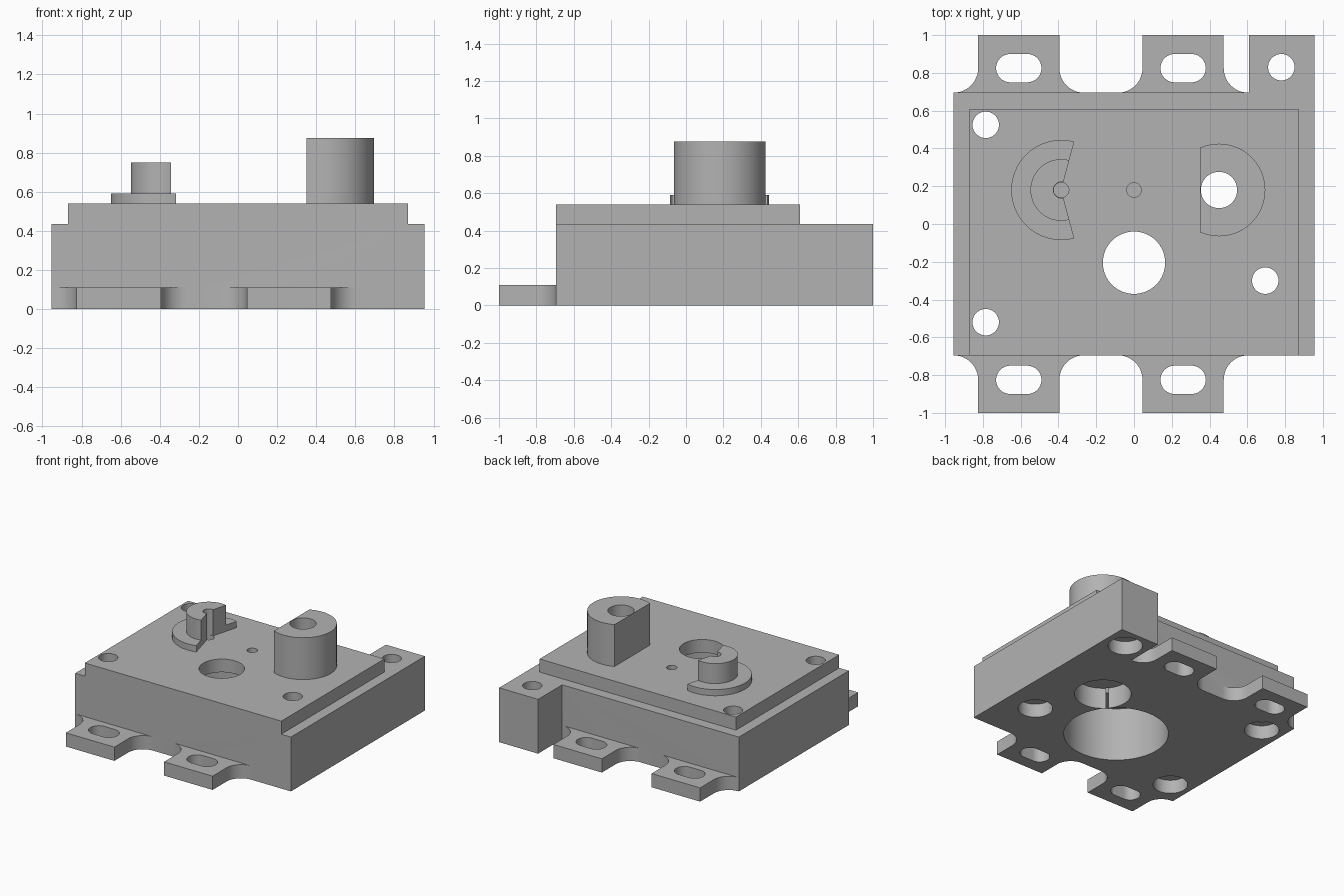
import bpy, bmesh
from math import sin, cos, radians, acos, degrees

cube = bpy.data.objects.get("Cube")
if cube:
    bpy.data.objects.remove(cube, do_unlink=True)

grey = bpy.data.materials.new("machined grey")
grey.use_nodes = True
grey.diffuse_color = (0.45, 0.45, 0.45, 1)
grey.node_tree.nodes["Principled BSDF"].inputs["Base Color"].default_value = grey.diffuse_color


def arc(cx, cy, r, a0, a1, n=24):
    """Points along an arc, angles in degrees."""
    angles = [radians(a0 + (a1 - a0) * i / n) for i in range(n + 1)]
    return [(cx + r * cos(a), cy + r * sin(a)) for a in angles]


def box(x0, x1, y0, y1):
    return [(x0, y0), (x1, y0), (x1, y1), (x0, y1)]


def prism(name, pts, z0, z1):
    """Extrude a flat outline from z0 up to z1."""
    bm = bmesh.new()
    face = bm.faces.new([bm.verts.new((x, y, z0)) for x, y in pts])
    top = bmesh.ops.extrude_face_region(bm, geom=[face])["geom"]
    verts = [v for v in top if isinstance(v, bmesh.types.BMVert)]
    bmesh.ops.translate(bm, verts=verts, vec=(0, 0, z1 - z0))
    bmesh.ops.recalc_face_normals(bm, faces=bm.faces)
    mesh = bpy.data.meshes.new(name)
    bm.to_mesh(mesh)
    bm.free()
    mesh.materials.append(grey)
    obj = bpy.data.objects.new(name, mesh)
    bpy.context.collection.objects.link(obj)
    return obj


def cylinder(x, y, r, z0, z1):
    return prism("cutter", arc(x, y, r, 0, 360, 64)[:-1], z0, z1)


def combine(target, tool, operation):
    """Apply a boolean and discard the tool object."""
    mod = target.modifiers.new("boolean", "BOOLEAN")
    mod.operation, mod.solver, mod.object = operation, "EXACT", tool
    graph = bpy.context.evaluated_depsgraph_get()
    mesh = bpy.data.meshes.new_from_object(target.evaluated_get(graph))
    target.modifiers.clear()
    target.data = mesh
    bpy.data.objects.remove(tool, do_unlink=True)


def smooth(obj):
    bpy.ops.object.select_all(action="DESELECT")
    obj.select_set(True)
    bpy.context.view_layer.objects.active = obj
    bpy.ops.object.shade_smooth_by_angle(angle=radians(30))


# Housing: block with a corner lug, plus the raised cover plate
W, D, TOP = 0.955, 0.695, 0.54
outline = [(-W, -D), (W, -D), (W, 1), (0.61, 1), (0.61, D), (-W, D)]
housing = prism("housing", outline, 0, 0.435)
combine(housing, prism("cover", box(-0.87, 0.87, -D, 0.61), 0.42, TOP), "UNION")

# Slotted mounting ears with flared roots, front and back
for xc in (-0.61, 0.26):
    for side in (1, -1):
        left = arc(xc - 0.345, 0.825, 0.13, 0, -90, 12)
        right = arc(xc + 0.345, 0.825, 0.13, 270, 180, 12)
        pts = [(xc - 0.215, 1)] + left + [(xc - 0.345, 0.68), (xc + 0.345, 0.68)]
        pts += right + [(xc + 0.215, 1)]
        ear = prism("ear", [(x, side * y) for x, y in pts], 0, 0.11)
        combine(housing, ear, "UNION")
        slot = arc(xc + 0.045, side * 0.825, 0.075, -90, 90)
        slot += arc(xc - 0.045, side * 0.825, 0.075, 90, 270)
        combine(housing, prism("slot", slot, -0.1, 0.2), "DIFFERENCE")

# Counterbored screw holes
for x, y in ((-0.785, 0.525), (-0.785, -0.52), (0.695, -0.3), (0.78, 0.83)):
    combine(housing, cylinder(x, y, 0.07, -0.1, 1), "DIFFERENCE")
    combine(housing, cylinder(x, y, 0.127, -0.1, 0.11), "DIFFERENCE")

# Central cavity and opening, shaft bore, and two small blind holes
PX, PY, BX = -0.385, 0.18, 0.45
for x, y, r, z0, z1 in (
    (0, -0.205, 0.385, -0.1, 0.435),
    (0, -0.205, 0.165, 0.3, 1),
    (BX, PY, 0.208, -0.1, 0.17),
    (BX, PY, 0.096, 0.1, 1),
    (0, PY, 0.038, 0.46, 1),
    (PX, PY, 0.04, 0.46, 1),
):
    combine(housing, cylinder(x, y, r, z0, z1), "DIFFERENCE")

# Tall boss with a flat side and a through bore
flat = degrees(acos(-0.1 / 0.245))
boss = prism("flat_sided_boss", arc(BX, PY, 0.245, -flat, flat, 64), TOP, 0.875)
combine(boss, cylinder(BX, PY, 0.096, 0.4, 1), "DIFFERENCE")


# Open post on its flange, both sectors around a small groove
def sector(name, r, z0, z1):
    pts = arc(PX, PY, r, 75, 285, 48) + arc(PX, PY, 0.042, 285, 75, 20)
    return prism(name, pts, z0, z1)


flange = sector("post_flange", 0.265, TOP, 0.59)
post = sector("open_post", 0.163, TOP, 0.75)

for obj in (housing, boss, flange, post):
    smooth(obj)
